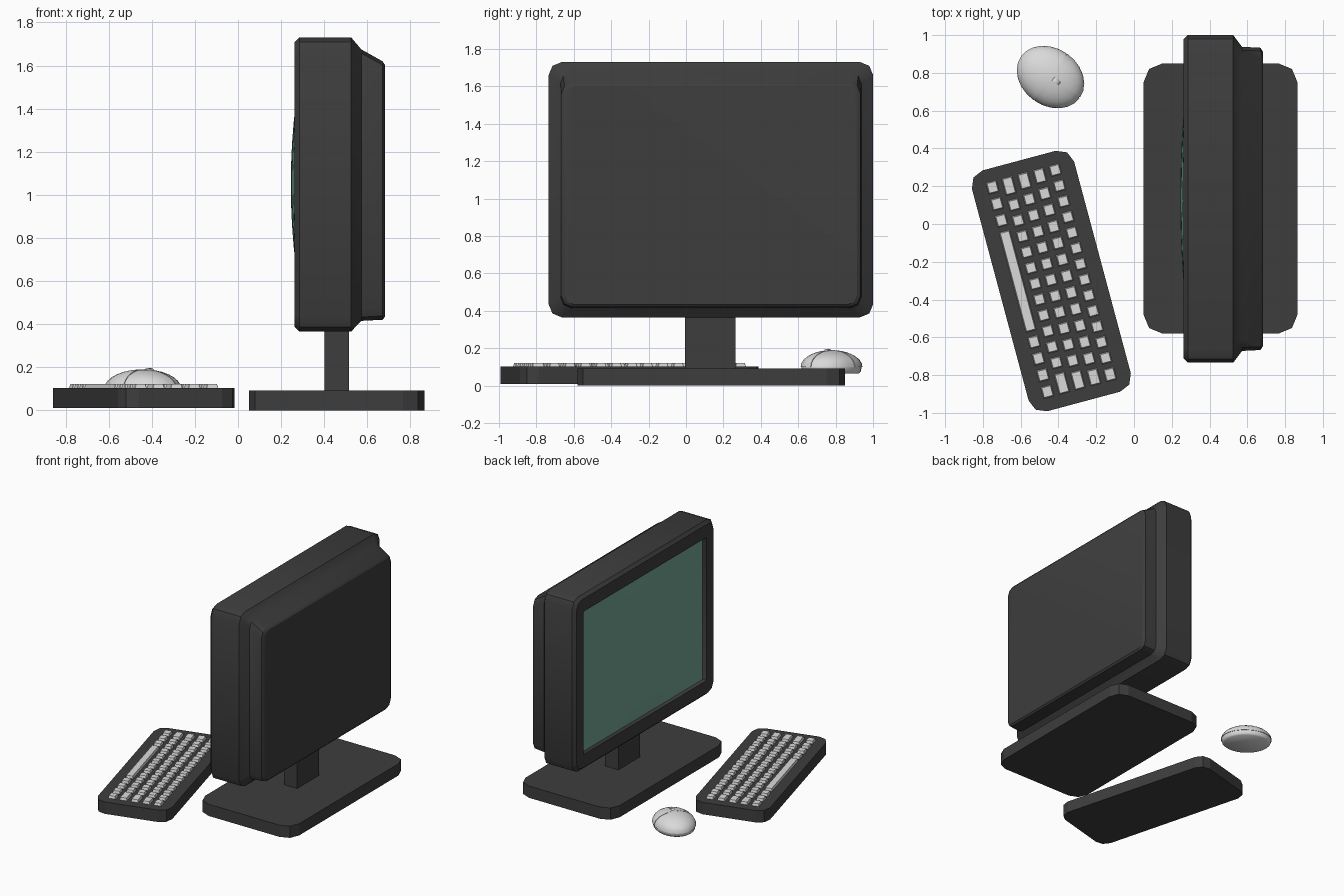
import bpy, bmesh, math
from mathutils import Matrix, Vector

if "Cube" in bpy.data.objects:
    bpy.data.objects.remove(bpy.data.objects["Cube"])


def material(name, color):
    m = bpy.data.materials.new(name)
    m.use_nodes = True
    m.diffuse_color = (*color, 1)
    m.node_tree.nodes["Principled BSDF"].inputs["Base Color"].default_value = (*color, 1)
    return m


charcoal = material("charcoal plastic", (0.047, 0.047, 0.047))
light = material("light grey plastic", (0.7, 0.7, 0.7))
green = material("green glass", (0.17, 0.38, 0.29))


def finish(name, bm, mat, matrix=None, angle=None):
    bmesh.ops.recalc_face_normals(bm, faces=bm.faces)
    mesh = bpy.data.meshes.new(name)
    bm.to_mesh(mesh)
    bm.free()
    mesh.materials.append(mat)
    ob = bpy.data.objects.new(name, mesh)
    bpy.context.collection.objects.link(ob)
    if matrix:
        ob.matrix_world = matrix
    if angle:
        bpy.ops.object.select_all(action="DESELECT")
        ob.select_set(True)
        bpy.context.view_layer.objects.active = ob
        bpy.ops.object.shade_smooth_by_angle(angle=math.radians(angle))
    return ob


def rounded_rect(cx, cy, w, h, r, seg=2):
    pts = []
    for k, (sx, sy) in enumerate([(1, 1), (-1, 1), (-1, -1), (1, -1)]):
        for i in range(seg + 1):
            a = math.pi / 2 * (k + i / seg)
            pts.append((cx + sx * (w / 2 - r) + r * math.cos(a),
                        cy + sy * (h / 2 - r) + r * math.sin(a)))
    return pts


def loft(bm, rings):
    """Join equal rings of 3D points and cap both ends."""
    rows = [[bm.verts.new(p) for p in ring] for ring in rings]
    n = len(rows[0])
    for a, b in zip(rows, rows[1:]):
        for i in range(n):
            j = (i + 1) % n
            bm.faces.new((a[i], a[j], b[j], b[i]))
    bm.faces.new(rows[0])
    bm.faces.new(rows[-1])


def plate(name, w, h, r, z0, z1, matrix):
    bm = bmesh.new()
    ring = rounded_rect(0, 0, w, h, r)
    loft(bm, [[(x, y, z) for x, y in ring] for z in (z0, z1)])
    return finish(name, bm, charcoal, matrix)


# Monitor housing: screen recess, bezel, side walls, stepped back
CY, CZ = 0.133, 1.048
SCREEN_W, SCREEN_H = 1.52, 1.12
sections = [  # depth, centre height, width, height, corner radius
    (0.297, CZ, SCREEN_W, SCREEN_H, 0.01),
    (0.262, CZ, SCREEN_W, SCREEN_H, 0.01),
    (0.262, CZ, 1.69, 1.32, 0.06),
    (0.285, CZ, 1.735, 1.365, 0.07),
    (0.525, CZ, 1.735, 1.365, 0.07),
    (0.572, 1.045, 1.61, 1.26, 0.06),
    (0.67, 1.02, 1.60, 1.20, 0.06),
    (0.682, 1.018, 1.56, 1.17, 0.05),
]
bm = bmesh.new()
loft(bm, [[(d, y, z) for y, z in rounded_rect(CY, cz, w, h, r)]
          for d, cz, w, h, r in sections])
finish("monitor_housing", bm, charcoal, angle=30)

# Bulging screen
bm = bmesh.new()
bmesh.ops.create_grid(bm, x_segments=16, y_segments=12, size=1)
for v in bm.verts:
    u, t = v.co.x, v.co.y
    v.co = (0.295 - 0.05 * (1 - u * u) * (1 - t * t),
            CY - u * SCREEN_W / 2, CZ + t * SCREEN_H / 2)
finish("screen", bm, green, angle=40)

# Stand
plate("stand_base", 0.815, 1.43, 0.1, 0, 0.092, Matrix.Translation((0.458, 0.135, 0)))
bm = bmesh.new()
bmesh.ops.create_cube(bm, size=1, matrix=Matrix.Translation((0.458, 0.13, 0.235))
                      @ Matrix.Diagonal((0.115, 0.27, 0.31, 1)))
finish("stand_neck", bm, charcoal)

# Keyboard body
board = Matrix.Translation((-0.4375, -0.302, 0)) @ Matrix.Rotation(math.radians(15), 4, "Z")
plate("keyboard_body", 0.56, 1.32, 0.08, 0.01, 0.103, board)

# Keys: each row is a list of key widths in units, near row first
UNIT, ROW, GAP, TAPER = 0.0865, 0.086, 0.027, 0.012


def key_row(first, count, last):
    return [first] + [(14 - first - last) / count] * count + [last]


rows = [
    [1.05] * 3 + [6.65] + [1.05] * 4,
    key_row(1.4, 11, 1.6),
    key_row(1.3, 11, 1.45),
    key_row(1.2, 11, 1.3),
    key_row(1, 12, 1.1),
]
bm = bmesh.new()
for r, row in enumerate(rows):
    x, y = (r - 2) * ROW, 7 * UNIT
    for width in row:
        length = width * UNIT
        w, l = ROW - GAP, length - GAP
        cy = y - length / 2
        loft(bm, [[(px, py, z) for px, py in rounded_rect(x, cy, w - t, l - t, 0.002, 1)]
                  for z, t in ((0.1, 0), (0.122, TAPER))])
        y -= length
finish("keys", bm, light, board)

# Mouse: domed body with a short skirt
mouse = Matrix.Translation((-0.442, 0.778, 0)) @ Matrix.Rotation(math.radians(-35), 4, "Z")
A, B, RIM, RISE = 0.186, 0.148, 0.1, 0.088


def ellipse(scale, z, n=24):
    return [(A * scale * math.cos(math.tau * i / n), B * scale * math.sin(math.tau * i / n), z)
            for i in range(n)]


def dome_rings(grow=1.0):
    angles = [math.radians(a) for a in range(0, 90, 12)]
    return [ellipse(grow * math.cos(a), RIM + RISE * grow * math.sin(a)) for a in angles]


bm = bmesh.new()
loft(bm, [ellipse(0.9, 0.065), ellipse(0.97, 0.075)] + dome_rings())
finish("mouse_body", bm, light, mouse, 50)

# Mouse shell panels: palm rest and two buttons with seams between
panels = {
    "mouse_palm_rest": [(-1, 0)],
    "mouse_left_button": [(1, 0), (0, 1)],
    "mouse_right_button": [(1, 0), (0, -1)],
}
for name, sides in panels.items():
    bm = bmesh.new()
    loft(bm, dome_rings(1.025))
    for sx, sy in sides:
        normal = Vector((sx, sy, 0))
        bmesh.ops.bisect_plane(bm, geom=bm.verts[:] + bm.edges[:] + bm.faces[:],
                               plane_co=normal * 0.003, plane_no=normal, clear_inner=True)
    bmesh.ops.holes_fill(bm, edges=[e for e in bm.edges if e.is_boundary])
    finish(name, bm, light, mouse, 50)

# Scroll wheel
bm = bmesh.new()
bmesh.ops.create_cone(bm, cap_ends=True, segments=16, radius1=0.03, radius2=0.03, depth=0.024,
                      matrix=Matrix.Translation((0.036, 0, 0.166))
                      @ Matrix.Rotation(math.pi / 2, 4, "X"))
finish("scroll_wheel", bm, light, mouse, 40)
